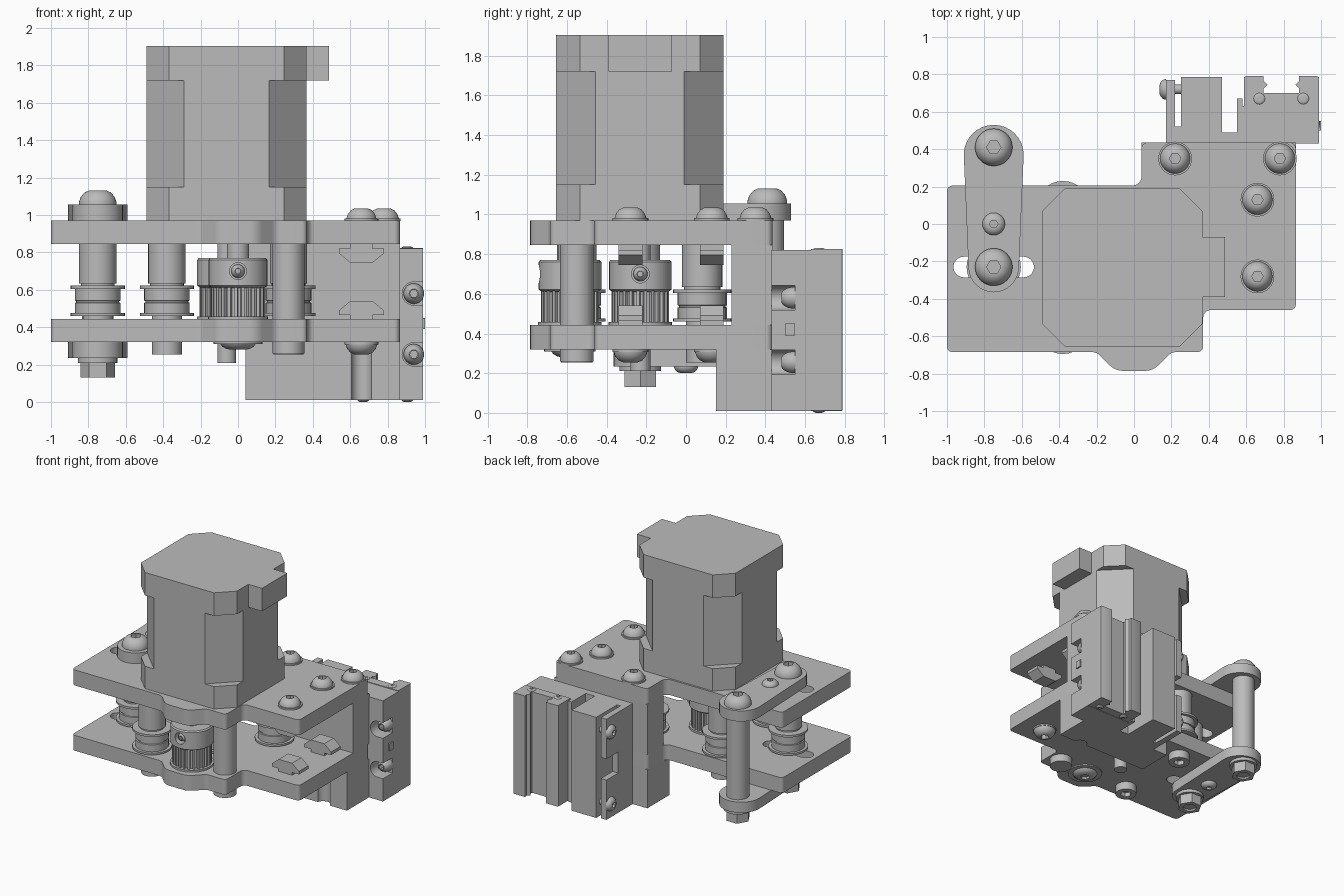
import bpy, bmesh, math
from mathutils import Vector, Matrix

cube = bpy.data.objects.get("Cube")
if cube:
    bpy.data.objects.remove(cube, do_unlink=True)

mat = bpy.data.materials.new("machined grey")
mat.use_nodes = True
GREY = (0.5, 0.5, 0.5, 1)
mat.diffuse_color = GREY
mat.node_tree.nodes["Principled BSDF"].inputs["Base Color"].default_value = GREY
parts = []
UP, RIGHT, LEFT, FRONT, DOWN = (0, 0, 1), (1, 0, 0), (-1, 0, 0), (0, -1, 0), (0, 0, -1)


def finish(name, bm):
    bmesh.ops.recalc_face_normals(bm, faces=bm.faces)
    me = bpy.data.meshes.new(name)
    bm.to_mesh(me)
    bm.free()
    me.materials.append(mat)
    ob = bpy.data.objects.new(name, me)
    bpy.context.collection.objects.link(ob)
    parts.append(ob)
    return ob


def prism(name, pts, z0, z1):
    """Extrude an outline upwards."""
    bm = bmesh.new()
    face = bm.faces.new([bm.verts.new((x, y, z0)) for x, y in pts])
    new = bmesh.ops.extrude_face_region(bm, geom=[face])["geom"]
    bmesh.ops.translate(bm, vec=(0, 0, z1 - z0), verts=[v for v in new if isinstance(v, bmesh.types.BMVert)])
    return finish(name, bm)


def box(name, x0, x1, y0, y1, z0, z1):
    return prism(name, [(x0, y0), (x1, y0), (x1, y1), (x0, y1)], z0, z1)


def lathe(name, profile, at=(0, 0, 0), axis=UP, n=32):
    """Closed turned part from (radius, height) pairs."""
    bm = bmesh.new()
    rings = [[bm.verts.new((r * math.cos(math.tau * i / n), r * math.sin(math.tau * i / n), h))
              for i in range(n)] for r, h in profile]
    for a, b in zip(rings, rings[1:]):
        for i in range(n):
            j = (i + 1) % n
            bm.faces.new((a[i], a[j], b[j], b[i]))
    bm.faces.new(rings[0])
    bm.faces.new(rings[-1])
    turn = Vector(UP).rotation_difference(Vector(axis)).to_matrix().to_4x4()
    bm.transform(Matrix.Translation(at) @ turn)
    return finish(name, bm)


def rod(name, x, y, r, z0, z1, n=32):
    return lathe(name, [(r, z0), (r, z1)], (x, y, 0), n=n)


def cut(ob, tool):
    mod = ob.modifiers.new("cut", "BOOLEAN")
    mod.operation, mod.solver, mod.object = "DIFFERENCE", "EXACT", tool
    bpy.context.view_layer.objects.active = ob
    bpy.ops.object.modifier_apply(modifier=mod.name)
    parts.remove(tool)
    bpy.data.objects.remove(tool, do_unlink=True)


def arc(cx, cy, r, a0, a1, n=16):
    return [(cx + r * math.cos(math.radians(a0 + (a1 - a0) * i / n)),
             cy + r * math.sin(math.radians(a0 + (a1 - a0) * i / n))) for i in range(n + 1)]


def rounded(corners):
    """Outline from (x, y, radius) corners."""
    out = []
    for i, (x, y, r) in enumerate(corners):
        p = Vector((x, y))
        u = (Vector(corners[i - 1][:2]) - p).normalized()
        v = (Vector(corners[(i + 1) % len(corners)][:2]) - p).normalized()
        half = u.angle(v) / 2
        t = r / math.tan(half)
        c = p + (u + v).normalized() * (r / math.sin(half))
        a, b = p + u * t - c, p + v * t - c
        sweep = a.angle_signed(b)
        for k in range(9):
            q = c + Matrix.Rotation(-sweep * k / 8, 2) @ a
            out.append((q.x, q.y))
    return out


def screw(name, at, axis, r, h, washer=0.0):
    """Button head with a hexagonal socket."""
    head = lathe(name, [(r, 0), (r, h * .2), (r * .9, h * .55), (r * .7, h * .85), (r * .45, h)], at, axis)
    cut(head, lathe("socket", [(r * .38, h * .4), (r * .38, h * 1.5)], at, axis, 6))
    if washer:
        lathe(name + "_washer", [(washer, -.002), (washer, .012)], at, axis)


def octagon(x0, x1, y0, y1, c):
    return [(x0 + c, y0), (x1 - c, y0), (x1, y0 + c), (x1, y1 - c),
            (x1 - c, y1), (x0 + c, y1), (x0, y1 - c), (x0, y0 + c)]


# Motor
for part, c, z0, z1 in (("flange", .12, .97, 1.15), ("body", .2, 1.15, 1.72), ("cap", .12, 1.72, 1.905)):
    prism("motor_" + part, octagon(-.49, .365, -.655, .19, c), z0, z1)
box("motor_connector", .36, .487, -.39, -.07, 1.72, 1.905)
rod("motor_shaft", -.06, -.23, .05, .21, .98)

# Two mounting plates with adjustment slots
outline = rounded([(-1, -.685, .03), (-.2, -.685, .06), (-.1, -.785, .1), (.1, -.785, .1), (.2, -.685, .06),
                   (.37, -.685, .03), (.37, -.46, .04), (.865, -.46, .03), (.865, .435, .03),
                   (.04, .435, .03), (.04, .205, .05), (-1, .205, .03)])
for name, z0, z1 in (("upper_plate", .845, .97), ("lower_plate", .32, .443)):
    plate = prism(name, outline, z0, z1)
    slot = arc(-.59, -.23, .055, -90, 90) + arc(-.91, -.23, .055, 90, 270)
    cut(plate, prism("slot", slot, z0 - .1, z1 + .1))

# Tension arms, their spacer column and bolts
arm = arc(-.75, .37, .16, 0, 180) + arc(-.75, -.23, .135, 180, 360)
prism("upper_arm", arm, .97, 1.055)
prism("lower_arm", arm, .235, .32)
rod("arm_column", -.75, .41, .085, .3, .98)
for y in (.41, -.23):
    screw("arm_bolt", (-.75, y, 1.055), UP, .1, .077)
    rod("arm_nut_washer", -.75, y, .105, .21, .236)
    nut = rod("arm_nut", -.75, y, .092, .13, .212, 6)
    cut(nut, rod("bore", -.75, y, .05, .1, .145))
screw("arm_small_screw", (-.75, 0, 1.055), UP, .06, .035)
screw("arm_small_screw", (-.75, 0, .235), DOWN, .06, .035)

# Flanged belt idlers on spacer columns
idler = [(.08, .44), (.08, .46), (.145, .46), (.145, .475), (.122, .475), (.122, .53), (.115, .533),
         (.115, .54), (.122, .543), (.122, .605), (.145, .605), (.145, .622), (.09, .622), (.09, .635),
         (.1, .635), (.1, .85)]
for x, y in ((-.75, -.23), (-.38, .085), (-.38, -.55), (.27, .08)):
    lathe("idler", idler, (x, y, 0))
    if x > -.7:
        head = rod("idler_bolt_head", x, y, .08, .255, .325)
        cut(head, rod("socket", x, y, .042, .2, .29, 6))
rod("front_standoff", .27, -.55, .085, .26, .85)

# Toothed pulleys with hub and set screw
for x, y, axis in ((-.06, -.23, RIGHT), (0, -.585, FRONT)):
    teeth = []
    for i in range(24):
        for r, d in ((.125, 0), (.125, .4), (.145, .5), (.145, .9)):
            a = math.tau * (i + d) / 24
            teeth.append((x + r * math.cos(a), y + r * math.sin(a)))
    prism("pulley_teeth", teeth, .455, .62)
    rod("pulley_flange", x, y, .16, .44, .458)
    hub = lathe("pulley_hub", [(.14, .61), (.158, .622), (.158, .76), (.15, .77)], (x, y, 0))
    spot = Vector((x, y, .7)) + Vector(axis) * .1
    cut(hub, lathe("set_hole", [(.045, 0), (.045, .1)], spot, axis))
    screw("set_screw", spot, axis, .036, .045)
rod("driven_shaft", 0, -.585, .06, .3, .85)
rod("driven_bearing", 0, -.585, .13, .31, .33)
screw("driven_bolt", (0, -.585, .32), DOWN, .095, .04)

# Plate screws and slot nuts
for x, y in ((.66, .13), (.66, -.28), (.22, .35), (.78, .35)):
    screw("plate_screw", (x, y, .97), UP, .08, .065, .09)
half = [(.06, 0), (.06, .025), (.12, .025), (.12, .05), (.06, .1)]
for y in (.13, -.28):
    screw("lower_screw", (.66, y, .32), DOWN, .085, .065, .09)
    for name, z, s in (("upper_slot_nut", .845, -1), ("lower_slot_nut", .44, 1)):
        nut = prism(name, half + [(-x, h) for x, h in reversed(half)], -.06, .06)
        nut.data.transform(Matrix.Translation((.66, y, z)) @ Matrix.Rotation(s * math.pi / 2, 4, "X"))
        if s < 0:
            nut.data.update()

# Rear spacer and lower bracket with tool channel
box("rear_spacer", .04, .865, .23, .435, .443, .845)
bracket = box("lower_bracket", .04, .865, .15, .435, .01, .32)
cut(bracket, rod("channel", .66, .14, .055, -.1, .4))

# Carriage block with slots and counterbored fixing screws
block = prism("carriage_block", [(.17, .43), (.99, .43), (.99, .63), (.58, .63), (.58, .67), (.55, .67),
                                 (.55, .49), (.47, .49), (.47, .785), (.25, .785), (.25, .52), (.22, .52),
                                 (.22, .77), (.17, .77)], .01, .82)
cut(block, box("notch", .1, .235, .62, .9, .33, .5))
for z in (.255, .58):
    cut(block, lathe("bore", [(.062, 0), (.062, .2)], (.94, .55, z), FRONT))
    cut(block, box("side_opening", .94, 1.1, .3, .55, z - .062, z + .062))
    screw("fixing_screw", (.94, .551, z), FRONT, .055, .07)
for z in (.12, .7):
    screw("clamp_screw", (.172, .72, z), LEFT, .055, .035)
    lathe("clamp_stud", [(.025, 0), (.025, .1)], (.16, .72, z), RIGHT)

# Grooved rear rail with end screws
side = [(.2, .63), (.2, .785), (.19, .79), (.095, .79), (.095, .765), (.075, .745), (.095, .725), (.095, .7)]
prism("rear_rail", [(.788 + x, y) for x, y in side] + [(.788 - x, y) for x, y in reversed(side)], .012, .825)
for x in (.67, .905):
    screw("rail_end_screw", (x, .67, .824), UP, .03, .008)
    screw("rail_end_screw", (x, .67, .012), DOWN, .03, .012)
box("side_tab", .98, 1.0, .5, .55, .39, .45)

# Smooth round surfaces while keeping hard edges
for ob in parts:
    ob.data.shade_smooth()
    ob.data.set_sharp_from_angle(angle=math.radians(30))
